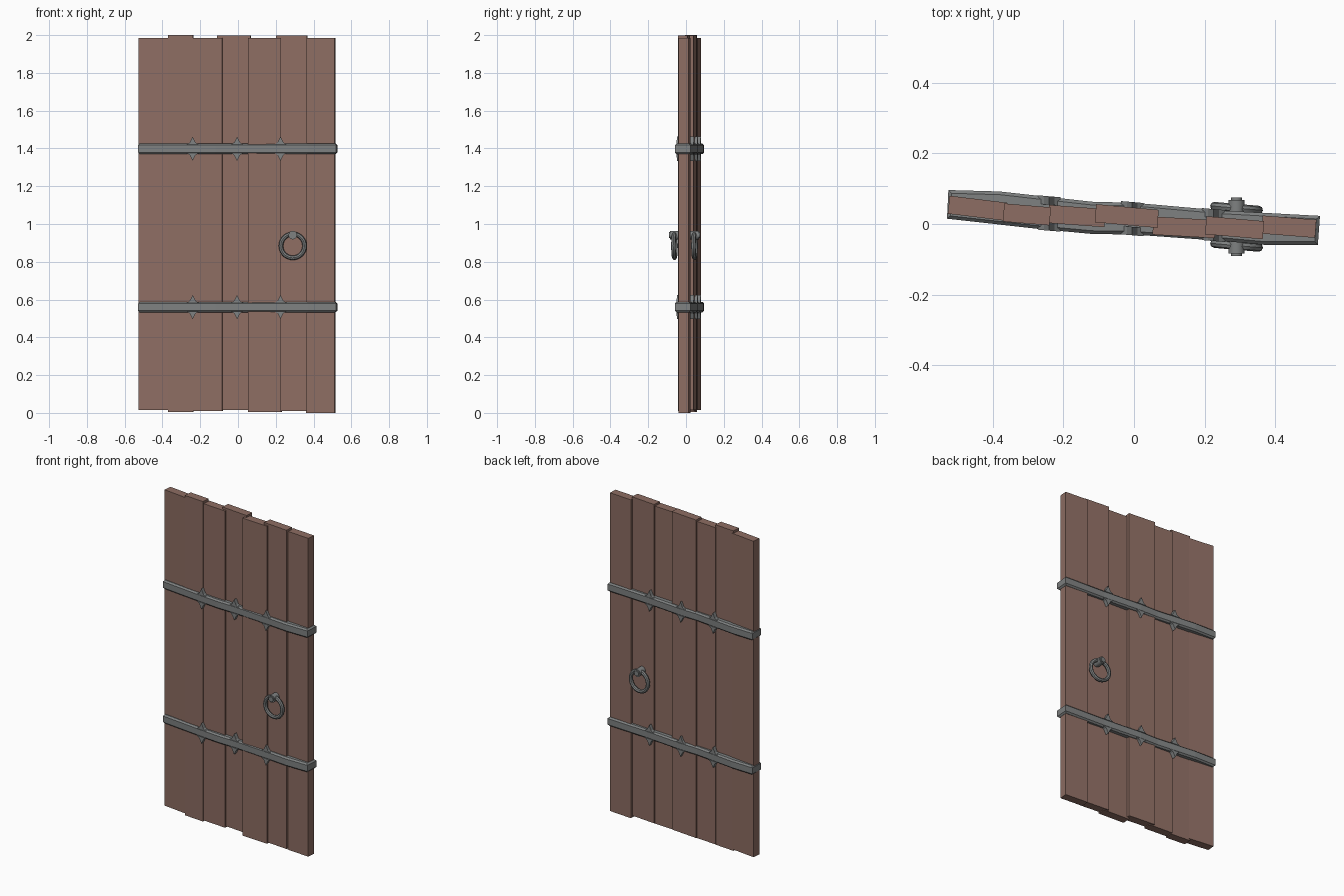
import bpy, bmesh, math
from mathutils import Matrix, Vector

cube = bpy.data.objects.get("Cube")
if cube:
    bpy.data.objects.remove(cube, do_unlink=True)


def material(name, rgb):
    m = bpy.data.materials.new(name)
    m.use_nodes = True
    m.diffuse_color = (*rgb, 1)
    m.node_tree.nodes["Principled BSDF"].inputs["Base Color"].default_value = (*rgb, 1)
    return m


wood = material("brown_wood", (0.27, 0.155, 0.125))
iron = material("grey_iron", (0.21, 0.22, 0.22))


def finish(name, bm, mat, smooth=False):
    bmesh.ops.recalc_face_normals(bm, faces=bm.faces)
    mesh = bpy.data.meshes.new(name)
    bm.to_mesh(mesh)
    bm.free()
    mesh.materials.append(mat)
    ob = bpy.data.objects.new(name, mesh)
    bpy.context.collection.objects.link(ob)
    if smooth:
        bpy.context.view_layer.objects.active = ob
        ob.select_set(True)
        bpy.ops.object.shade_smooth_by_angle(angle=math.radians(35))
        ob.select_set(False)
    return ob


def extrude(bm, outline, offset):
    """Turn a flat outline into a closed prism."""
    face = bm.faces.new([bm.verts.new(p) for p in outline])
    out = bmesh.ops.extrude_face_region(bm, geom=[face])["geom"]
    bmesh.ops.translate(bm, vec=offset, verts=[v for v in out if isinstance(v, bmesh.types.BMVert)])


# Planks: left x, right x, back y at left and right, bottom z, top z
planks = [
    (-0.522, -0.358, 0.080, 0.060, 0.015, 1.985),
    (-0.367, -0.235, 0.058, 0.047, 0.005, 2.0),
    (-0.240, -0.080, 0.054, 0.042, 0.010, 1.985),
    (-0.107, 0.070, 0.056, 0.040, 0.015, 1.998),
    (0.056, 0.232, 0.021, 0.011, 0.005, 1.985),
    (0.205, 0.368, 0.022, 0.008, 0.010, 1.998),
    (0.364, 0.516, 0.024, 0.012, 0.0, 1.985),
]
thick = 0.051
for i, (x0, x1, y0, y1, z0, z1) in enumerate(planks):
    bm = bmesh.new()
    extrude(bm, [(x0, y0, z0), (x1, y1, z0), (x1 - 0.004, y1 - thick, z0),
                 (x0 - 0.004, y0 - thick, z0)], (0, 0, z1 - z0))
    finish(f"plank_{i + 1}", bm, wood)

# Iron bands wrapped round the door, following its bend
back = [(-0.525, 0.096), (-0.38, 0.092), (-0.12, 0.063), (0, 0.060), (0.25, 0.038), (0.526, 0.023)]
front = [(-0.529, 0.015), (-0.26, -0.015), (-0.12, -0.028), (0, -0.030), (0.25, -0.048),
         (0.37, -0.059), (0.520, -0.059)]


def y_on(path, x):
    for (xa, ya), (xb, yb) in zip(path, path[1:]):
        if xa <= x <= xb:
            return ya + (yb - ya) * (x - xa) / (xb - xa)


for level, z in (("lower", 0.56), ("upper", 1.398)):
    bm = bmesh.new()
    extrude(bm, [(x, y, z - 0.028) for x, y in front + back[::-1]], (0, 0, 0.056))
    rims = [e for e in bm.edges if abs(e.verts[0].co.z - e.verts[1].co.z) < 0.001]
    bmesh.ops.bevel(bm, geom=rims, offset=0.009, segments=1, affect="EDGES")
    finish(f"{level}_band", bm, iron)

    # Pointed ornaments on both faces of each band
    bm = bmesh.new()
    for cx in (-0.24, -0.005, 0.225):
        for path, side in ((front, -1), (back, 1)):
            y = y_on(path, cx) + side * 0.002
            for up in (-1, 1):
                outline = [(-0.032, 0.022), (-0.015, 0.034), (0, 0.064), (0.015, 0.034), (0.032, 0.022)]
                extrude(bm, [(cx + dx, y - 0.085 * dx, z + up * dz) for dx, dz in outline],
                        (0, -side * 0.024, 0))
    finish(f"{level}_band_points", bm, iron)

# Ring handles with their mounting bosses, one on each face
for label, side, wall, ring_y in (("front", -1, -0.03, -0.061), ("back", 1, 0.012, 0.045)):
    bm = bmesh.new()
    rings = []
    sides, round_steps = 8, 28
    for i in range(round_steps):
        a = math.tau * i / round_steps
        rings.append([bm.verts.new(((0.063 + 0.012 * math.cos(b)) * math.cos(a),
                                    0.012 * math.sin(b),
                                    (0.063 + 0.012 * math.cos(b)) * math.sin(a)))
                      for b in (math.tau * j / sides for j in range(sides))])
    for i in range(round_steps):
        p, q = rings[i], rings[(i + 1) % round_steps]
        for j in range(sides):
            k = (j + 1) % sides
            bm.faces.new((p[j], p[k], q[k], q[j]))
    bm.transform(Matrix.Translation((0.29, ring_y, 0.884)) @ Matrix.Rotation(math.radians(-5), 4, "Z"))
    finish(f"{label}_ring", bm, iron, True)

    bm = bmesh.new()
    tip = ring_y + side * 0.03
    length = abs(tip - wall)
    bmesh.ops.create_cone(bm, cap_ends=True, segments=12, radius1=0.023, radius2=0.023, depth=length)
    caps = [e for e in bm.edges if e.verts[0].co.z > 0 and e.verts[1].co.z > 0]
    bmesh.ops.bevel(bm, geom=caps, offset=0.007, segments=2, affect="EDGES")
    bm.transform(Matrix.Translation((0.29, (tip + wall) / 2, 0.941))
                 @ Vector((0, side, 0)).to_track_quat("Z", "Y").to_matrix().to_4x4())
    finish(f"{label}_ring_boss", bm, iron, True)
